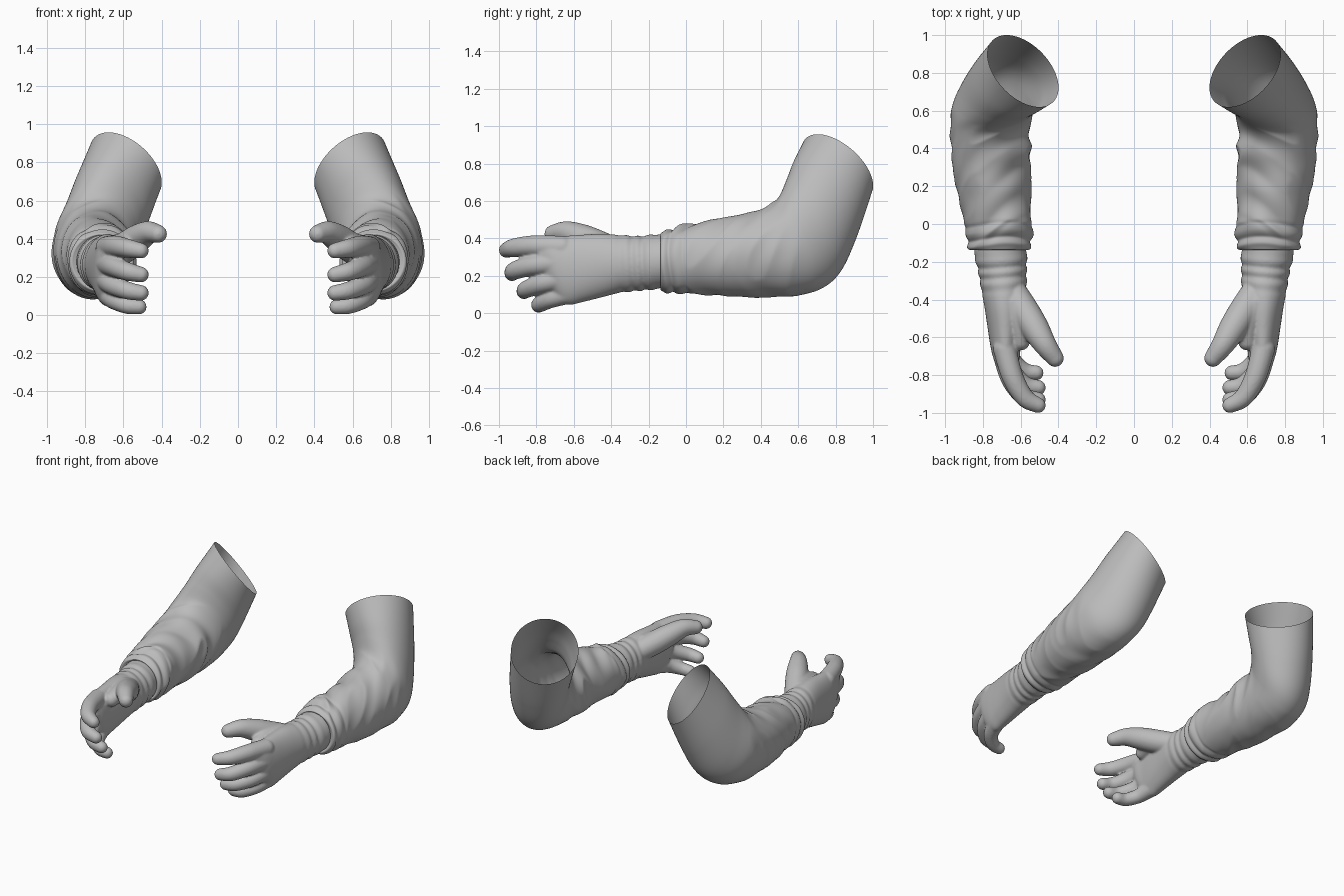
import bpy, bmesh, math
from mathutils import Vector, noise

if "Cube" in bpy.data.objects:
    bpy.data.objects.remove(bpy.data.objects["Cube"])

grey = bpy.data.materials.new("plain_grey")
grey.diffuse_color = (0.5, 0.5, 0.5, 1)
grey.use_nodes = True
grey.node_tree.nodes["Principled BSDF"].inputs["Base Color"].default_value = grey.diffuse_color


def spline(rows, t):
    """Catmull-Rom interpolation of equal-length tuples, t in 0..1."""
    f = t * (len(rows) - 1)
    i = min(int(f), len(rows) - 2)
    f -= i
    a, b, c, d = (rows[max(0, min(len(rows) - 1, i + k))] for k in (-1, 0, 1, 2))
    return [q + 0.5 * f * (r - p + f * (2*p - 5*q + 4*r - s + f * (3*(q - r) + s - p)))
            for p, q, r, s in zip(a, b, c, d)]


def loft(bm, rows, steps, n, fold, capped):
    """Tube through rings given as top y, top z, bottom y, bottom z, x min, x max, tilt, skew."""
    rings = []
    for i in range(steps + 1):
        ty, tz, by, bz, x0, x1, tilt, skew = spline(rows, i / steps)
        c = Vector((x0 + x1, ty + by, tz + bz)) / 2
        u = Vector(((x1 - x0) / 2, skew, tilt))
        v = Vector((-2 * skew, ty - by, tz - bz)) / 2
        ring = []
        for j in range(n):
            a = math.tau * j / n
            d = u * math.cos(a) + v * math.sin(a)
            ring.append(bm.verts.new(c + d + d.normalized() * fold(c + d, a, i / steps)))
        rings.append(ring)
    for r, s in zip(rings, rings[1:]):
        for j in range(n):
            k = (j + 1) % n
            bm.faces.new((r[j], r[k], s[k], s[j]))
    if capped:
        bm.faces.new(rings[0])
        bm.faces.new(rings[-1])


def bump(x, centre, width):
    return math.exp(-((x - centre) / width) ** 2)


def finish(bm, name):
    bmesh.ops.recalc_face_normals(bm, faces=bm.faces)
    for f in bm.faces:
        f.smooth = True
    me = bpy.data.meshes.new(name)
    bm.to_mesh(me)
    bm.free()
    me.materials.append(grey)
    ob = bpy.data.objects.new(name, me)
    bpy.context.collection.objects.link(ob)
    return ob


def mirror(ob):
    m = ob.modifiers.new("other_side", 'MIRROR')
    m.use_mirror_merge = False


# Sleeve: open at the shoulder, tucked in against the glove at the cuff
sleeve_rows = [
    (-.11, .40, -.11, .16, .60, .82, 0, 0),
    (-.135, .428, -.135, .125, .56, .87, 0, 0),
    (-.06, .46, -.06, .107, .545, .885, 0, 0),
    (.05, .485, .05, .10, .55, .905, 0, 0),
    (.20, .505, .20, .095, .55, .945, 0, 0),
    (.35, .54, .37, .088, .55, .965, 0, 0),
    (.45, .58, .57, .092, .55, .972, 0, 0),
    (.50, .63, .72, .13, .535, .962, .01, .005),
    (.54, .72, .825, .22, .50, .918, .03, .015),
    (.575, .81, .91, .40, .46, .855, .08, .03),
    (.625, .91, .995, .65, .405, .77, .12, .045),
]


def sleeve_fold(p, a, t):
    # Creases run around the forearm, deepest on the inner and upper side
    fade = min(1, max(0, (t - .08) * 8)) * min(1, max(0, (.74 - t) * 5))
    inner = .35 + .65 * max(0, math.cos(a - math.radians(130)))
    q = Vector((p.x * 3.2, p.y * 8 + 1.4 * math.sin(a + 2), p.z * 3.2))
    ridge = .5 - 1.6 * abs(noise.noise(q))
    soft = noise.noise(p * 6) * .006
    w = p.y + .014 * math.sin(2 * a + 1)
    cuff = .007 * bump(w, -.115, .016) - .007 * bump(w, -.08, .012) \
        + .005 * bump(w, -.045, .02) - .004 * bump(w, -.005, .012)
    return fade * (.024 * inner * ridge + soft) + (cuff if t > .06 else 0)


bm = bmesh.new()
loft(bm, sleeve_rows, 170, 96, sleeve_fold, False)
mirror(finish(bm, "sleeves"))

# Glove: wrist and palm
palm_rows = [
    (-.09, .42, -.09, .14, .58, .842, 0, 0),
    (-.15, .42, -.15, .132, .57, .845, 0, 0),
    (-.25, .412, -.25, .12, .568, .825, 0, 0),
    (-.35, .418, -.35, .11, .57, .808, 0, 0),
    (-.45, .425, -.45, .085, .58, .79, 0, 0),
    (-.55, .42, -.55, .06, .59, .775, 0, 0),
    (-.65, .413, -.62, .045, .60, .762, 0, 0),
    (-.74, .405, -.67, .06, .605, .745, 0, 0),
    (-.81, .37, -.71, .10, .625, .71, 0, 0),
]


def wrist_fold(p, a, t):
    w = p.y + .012 * math.sin(a + 1)
    return .005 * bump(w, -.19, .02) - .006 * bump(w, -.225, .012) \
        + .004 * bump(w, -.25, .015) - .006 * bump(w, -.28, .012) \
        + .003 * bump(w, -.31, .015) - .003 * bump(w, -.345, .015)


bm = bmesh.new()
loft(bm, palm_rows, 110, 64, wrist_fold, True)

# Glove: thumb, thumb web and fingers as x, y, z, radius along each
digits = [
    [(.645, -.36, .32, .075), (.582, -.46, .36, .078), (.525, -.55, .40, .073),
     (.47, -.64, .432, .058), (.418, -.71, .425, .045)],
    [(.64, -.42, .35, .07), (.60, -.53, .365, .058), (.60, -.62, .35, .048)],
    [(.685, -.66, .352, .060), (.642, -.81, .360, .055), (.58, -.918, .350, .048),
     (.508, -.960, .337, .039)],
    [(.69, -.68, .27, .060), (.65, -.82, .255, .053), (.582, -.912, .229, .047),
     (.508, -.930, .212, .039)],
    [(.69, -.66, .185, .058), (.655, -.77, .158, .051), (.58, -.85, .129, .045),
     (.508, -.866, .116, .039)],
    [(.68, -.62, .108, .055), (.645, -.72, .077, .047), (.58, -.778, .050, .042),
     (.518, -.788, .043, .038)],
]
for rows in digits:
    for i in range(37):
        x, y, z, r = spline(rows, i / 36)
        ball = bmesh.ops.create_icosphere(bm, subdivisions=3, radius=r + .002)
        bmesh.ops.translate(bm, verts=ball["verts"], vec=(x, y, z))

# Fuse palm and digits into one smooth skin
gloves = finish(bm, "gloves")
fuse = gloves.modifiers.new("fuse", 'REMESH')
fuse.mode = 'VOXEL'
fuse.voxel_size = .007
fuse.use_smooth_shade = True
soften = gloves.modifiers.new("soften", 'SMOOTH')
soften.factor = .5
soften.iterations = 8
mirror(gloves)
